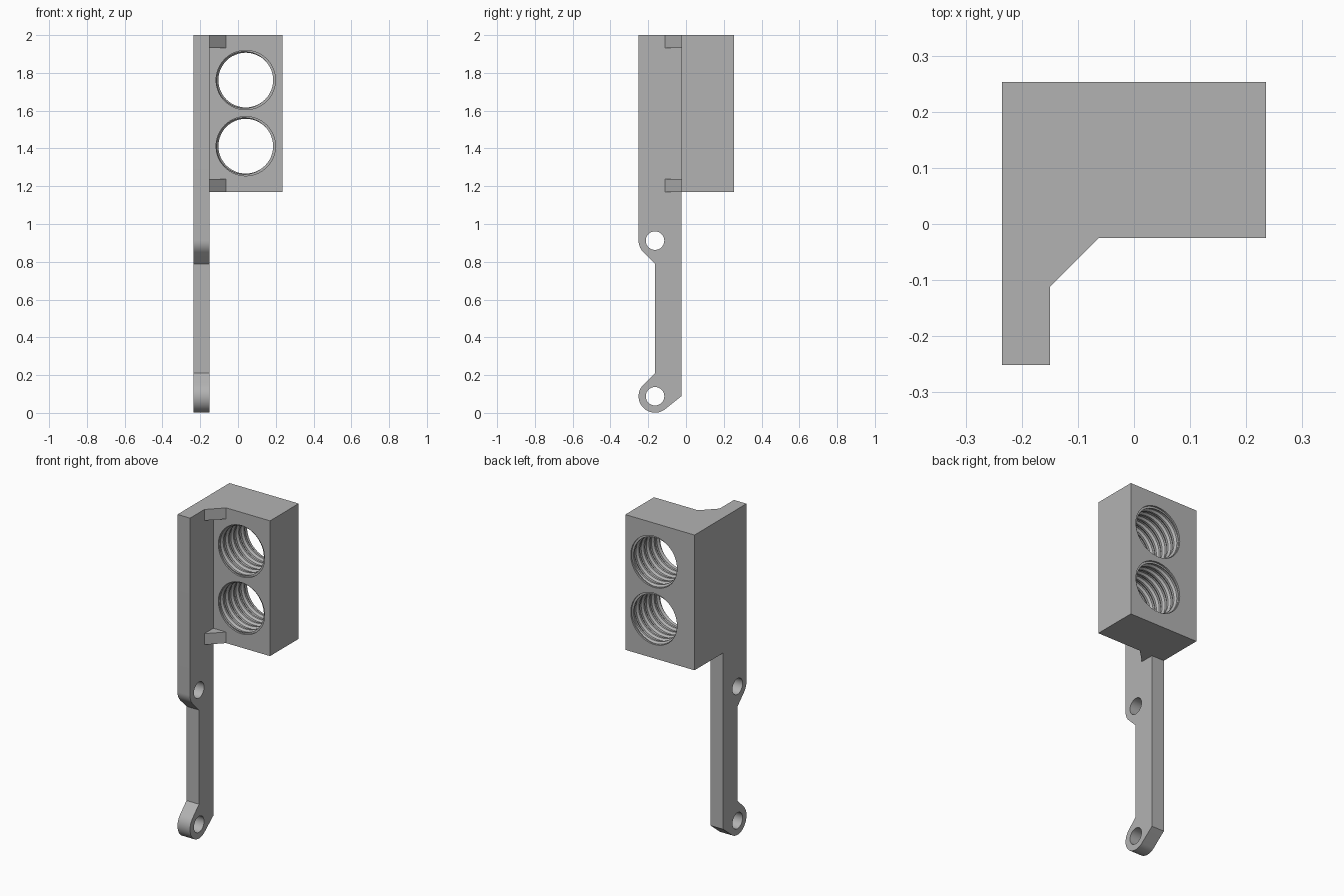
import bpy, bmesh
from math import pi, sin, cos, radians
from mathutils import Vector, Matrix

if "Cube" in bpy.data.objects:
    bpy.data.objects.remove(bpy.data.objects["Cube"])

grey = bpy.data.materials.new("plain grey")
grey.use_nodes = True
colour = (0.45, 0.45, 0.45, 1)
grey.diffuse_color = colour
grey.node_tree.nodes["Principled BSDF"].inputs["Base Color"].default_value = colour

LEFT, RIGHT, PLATE_X = -0.235, 0.235, -0.15
FRONT, FACE, BACK = -0.25, -0.025, 0.253
LOW, TOP = 1.17, 2.0


def make_object(name, bm):
    bmesh.ops.recalc_face_normals(bm, faces=bm.faces[:])
    mesh = bpy.data.meshes.new(name)
    bm.to_mesh(mesh)
    bm.free()
    mesh.materials.append(grey)
    obj = bpy.data.objects.new(name, mesh)
    bpy.context.collection.objects.link(obj)
    return obj


def prism(name, points, offset):
    """Extrude a flat outline by an offset vector."""
    bm = bmesh.new()
    face = bm.faces.new([bm.verts.new(p) for p in points])
    out = bmesh.ops.extrude_face_region(bm, geom=[face])["geom"]
    moved = [v for v in out if isinstance(v, bmesh.types.BMVert)]
    bmesh.ops.translate(bm, verts=moved, vec=Vector(offset))
    return make_object(name, bm)


def cylinder(name, centre, radius, depth, axis):
    bm = bmesh.new()
    turn = Matrix.Rotation(pi / 2, 4, "Y" if axis == "X" else "X")
    bmesh.ops.create_cone(bm, cap_ends=True, segments=64, radius1=radius,
                          radius2=radius, depth=depth,
                          matrix=Matrix.Translation(centre) @ turn)
    return make_object(name, bm)


def thread_cutter(name, x, z, crest=0.145, root=0.155, pitch=0.05, sides=48):
    """Helical screw-thread solid along y, longer than the block."""
    profile = [(0, root), (0.25, root), (0.5, crest), (0.75, crest)]
    step, turns, start = len(profile), 10, FACE - 0.12
    bm = bmesh.new()
    columns = []
    for a in range(sides):
        t = 2 * pi * a / sides
        columns.append([bm.verts.new((x + r * cos(t),
                                      start + pitch * (a / sides + k + f),
                                      z + r * sin(t)))
                        for k in range(turns) for f, r in profile])
    for a in range(sides):
        here = columns[a]
        there = columns[a + 1] if a + 1 < sides else columns[0][step:]
        for m in range(len(there) - 1):
            bm.faces.new((here[m], here[m + 1], there[m + 1], there[m]))
    loose = [v for v in bm.verts if not v.link_faces]
    bmesh.ops.delete(bm, geom=loose, context="VERTS")
    # Close both ends with fans
    rim = [e for e in bm.edges if e.is_boundary]
    middle = (FACE + BACK) / 2
    near = bm.verts.new((x, start - pitch, z))
    far = bm.verts.new((x, start + pitch * (turns + 1), z))
    for e in rim:
        tip = near if e.verts[0].co.y < middle else far
        bm.faces.new((e.verts[0], e.verts[1], tip))
    return make_object(name, bm)


def cut(obj, cutters):
    """Subtract each cutter, bake the result and drop the cutters."""
    for c in cutters:
        c.hide_render = True
        mod = obj.modifiers.new("cut", "BOOLEAN")
        mod.operation, mod.solver, mod.object = "DIFFERENCE", "EXACT", c
    graph = bpy.context.evaluated_depsgraph_get()
    mesh = bpy.data.meshes.new_from_object(obj.evaluated_get(graph))
    obj.modifiers.clear()
    obj.data = mesh
    for c in cutters:
        bpy.data.objects.remove(c)


# Arm plate with two rounded lugs
lug_y, lug_r, low_z, high_z = -0.164, 0.087, 0.088, 0.912


def arc(z, start, end, steps):
    angles = [radians(start + (end - start) * i / steps) for i in range(steps + 1)]
    return [(lug_y + lug_r * cos(a), z + lug_r * sin(a)) for a in angles]


drop = lug_r * 2 ** 0.5
outline = ([(FACE, TOP), (lug_y - lug_r, TOP)] + arc(high_z, 180, 225, 8)
           + [(lug_y, high_z - drop), (lug_y, low_z + drop)]
           + arc(low_z, 135, 308, 28) + [(FACE, low_z)])
arm = prism("arm_plate", [(LEFT, y, z) for y, z in outline], (PLATE_X - LEFT, 0, 0))
cut(arm, [cylinder("pin_cutter", ((LEFT + PLATE_X) / 2, lug_y, z), 0.049, 0.3, "X")
          for z in (low_z, high_z)])

# Block with two threaded bores and plain bore mouths
corners = [(LEFT, FACE), (RIGHT, FACE), (RIGHT, BACK), (LEFT, BACK)]
block = prism("threaded_block", [(x, y, LOW) for x, y in corners], (0, 0, TOP - LOW))
bore_x, cutters = 0.041, []
for z in (1.412, 1.762):
    cutters.append(thread_cutter("thread_cutter", bore_x, z))
    for y in (FACE, BACK):
        cutters.append(cylinder("mouth_cutter", (bore_x, y, z), 0.157, 0.02, "Y"))
cut(block, cutters)

# Corner gussets between arm and block
parts = [arm, block]
for name, z in (("lower_gusset", LOW), ("upper_gusset", TOP - 0.068)):
    tri = [(PLATE_X, FACE), (PLATE_X, -0.112), (-0.063, FACE)]
    parts.append(prism(name, [(x, y, z) for x, y in tri], (0, 0, 0.068)))

# Smooth round walls, keep hard edges
bpy.ops.object.select_all(action="DESELECT")
for p in parts:
    p.select_set(True)
bpy.context.view_layer.objects.active = arm
bpy.ops.object.shade_smooth_by_angle(angle=radians(25))
